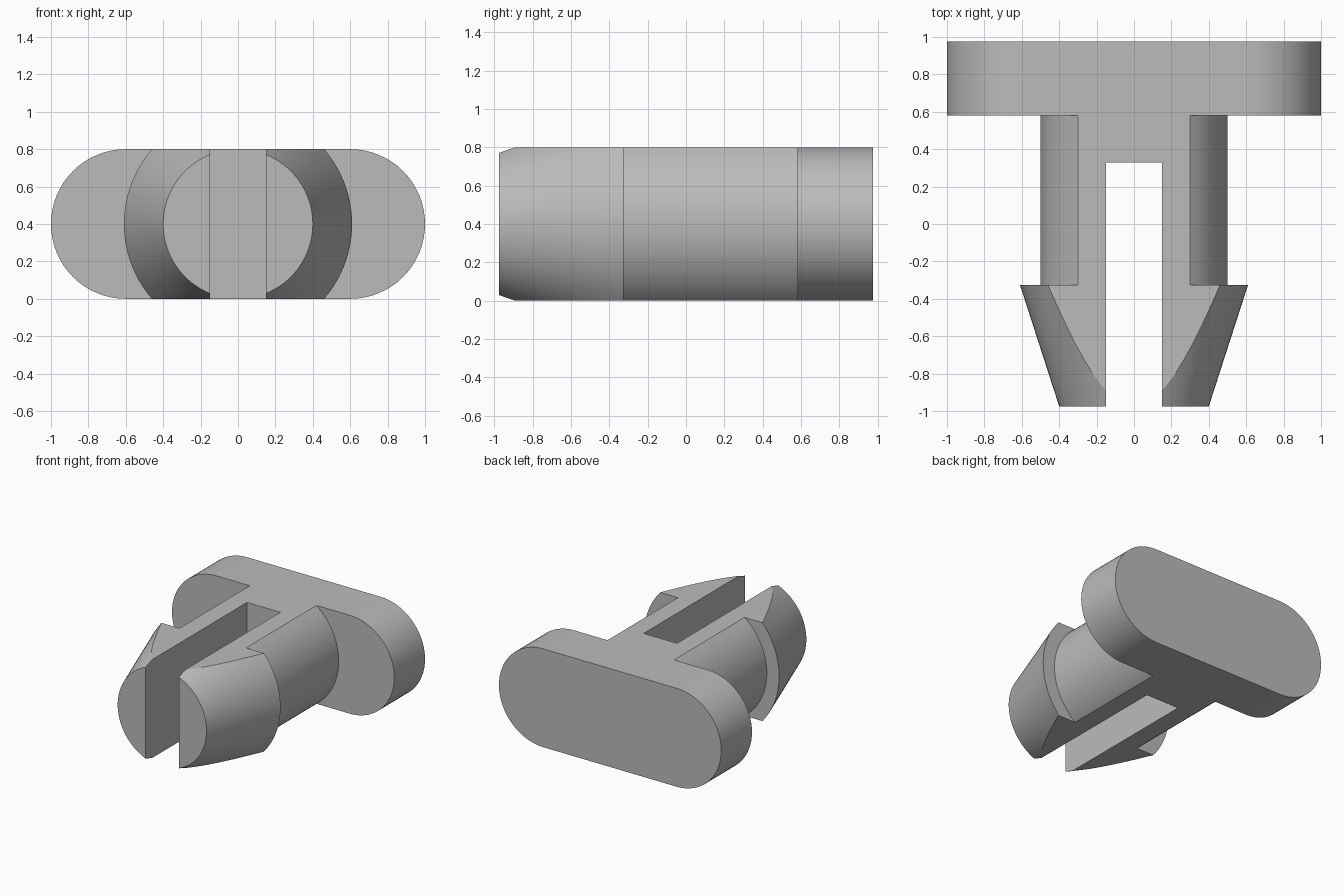
import bpy
import bmesh
from math import sin, cos, pi, radians
from mathutils import Matrix, Vector

cube = bpy.data.objects.get("Cube")
if cube:
    bpy.data.objects.remove(cube, do_unlink=True)

MID = 0.4          # height of the centre axis
FRONT, BACK = -0.975, 0.975
FLANGE_Y = 0.58    # front face of the flange
BARB_Y = -0.325    # shoulder of the barbs
SLOT_Y = 0.33      # closed end of the slot

grey = bpy.data.materials.new("plain grey")
grey.use_nodes = True
colour = (0.5, 0.5, 0.5, 1)
grey.diffuse_color = colour
grey.node_tree.nodes["Principled BSDF"].inputs["Base Color"].default_value = colour


def finish(bm, name):
    bmesh.ops.recalc_face_normals(bm, faces=bm.faces)
    mesh = bpy.data.meshes.new(name)
    bm.to_mesh(mesh)
    bm.free()
    mesh.materials.append(grey)
    obj = bpy.data.objects.new(name, mesh)
    bpy.context.collection.objects.link(obj)
    return obj


def box(name, low, high):
    bm = bmesh.new()
    low, high = Vector(low), Vector(high)
    size = high - low
    bmesh.ops.create_cube(bm, size=1, matrix=Matrix.Translation((low + high) / 2)
                          @ Matrix.Diagonal((*size, 1)))
    return finish(bm, name)


def lathe(name, profile, sides=96):
    """Solid of revolution around the y axis from (radius, y) points."""
    bm = bmesh.new()
    rings = []
    for r, y in profile:
        rings.append([bm.verts.new((r * cos(2 * pi * i / sides), y,
                                    MID + r * sin(2 * pi * i / sides)))
                      for i in range(sides)])
    for a, b in zip(rings, rings[1:]):
        for i in range(sides):
            j = (i + 1) % sides
            bm.faces.new((a[i], a[j], b[j], b[i]))
    bm.faces.new(rings[0])
    bm.faces.new(rings[-1])
    return finish(bm, name)


def stadium(name, half_length, radius, y0, y1, steps=32):
    """Plate with round ends, extruded along y."""
    bm = bmesh.new()
    ring = []
    for side in (1, -1):
        for i in range(steps + 1):
            a = -pi / 2 + pi * i / steps
            ring.append(bm.verts.new((side * (half_length - radius + radius * cos(a)), y0,
                                      MID + side * radius * sin(a))))
    face = bm.faces.new(ring)
    extruded = bmesh.ops.extrude_face_region(bm, geom=[face], use_keep_orig=True)
    verts = [v for v in extruded["geom"] if isinstance(v, bmesh.types.BMVert)]
    bmesh.ops.translate(bm, verts=verts, vec=(0, y1 - y0, 0))
    return finish(bm, name)


def combine(obj, tool, operation):
    mod = obj.modifiers.new(operation.lower(), "BOOLEAN")
    mod.operation = operation
    mod.solver = "EXACT"
    mod.object = tool
    bpy.context.view_layer.objects.active = obj
    bpy.ops.object.modifier_apply(modifier=mod.name)
    bpy.data.objects.remove(tool, do_unlink=True)


# Round shaft with tapered barbs, flattened above and below
clip = lathe("clip_with_flange", [(0.4, FRONT), (0.61, BARB_Y), (0.5, BARB_Y), (0.5, 0.7)])
combine(clip, box("flat_limits", (-1, -2, 0), (1, 2, 2 * MID)), "INTERSECT")

# Slot that splits the shaft into two prongs
combine(clip, box("slot", (-0.15, -2, -1), (0.15, SLOT_Y, 2)), "DIFFERENCE")

# Round-ended flange at the back
combine(clip, stadium("flange", 1, MID, FLANGE_Y, BACK), "UNION")

bpy.ops.object.select_all(action="DESELECT")
clip.select_set(True)
bpy.context.view_layer.objects.active = clip
bpy.ops.object.shade_smooth_by_angle(angle=radians(25))
